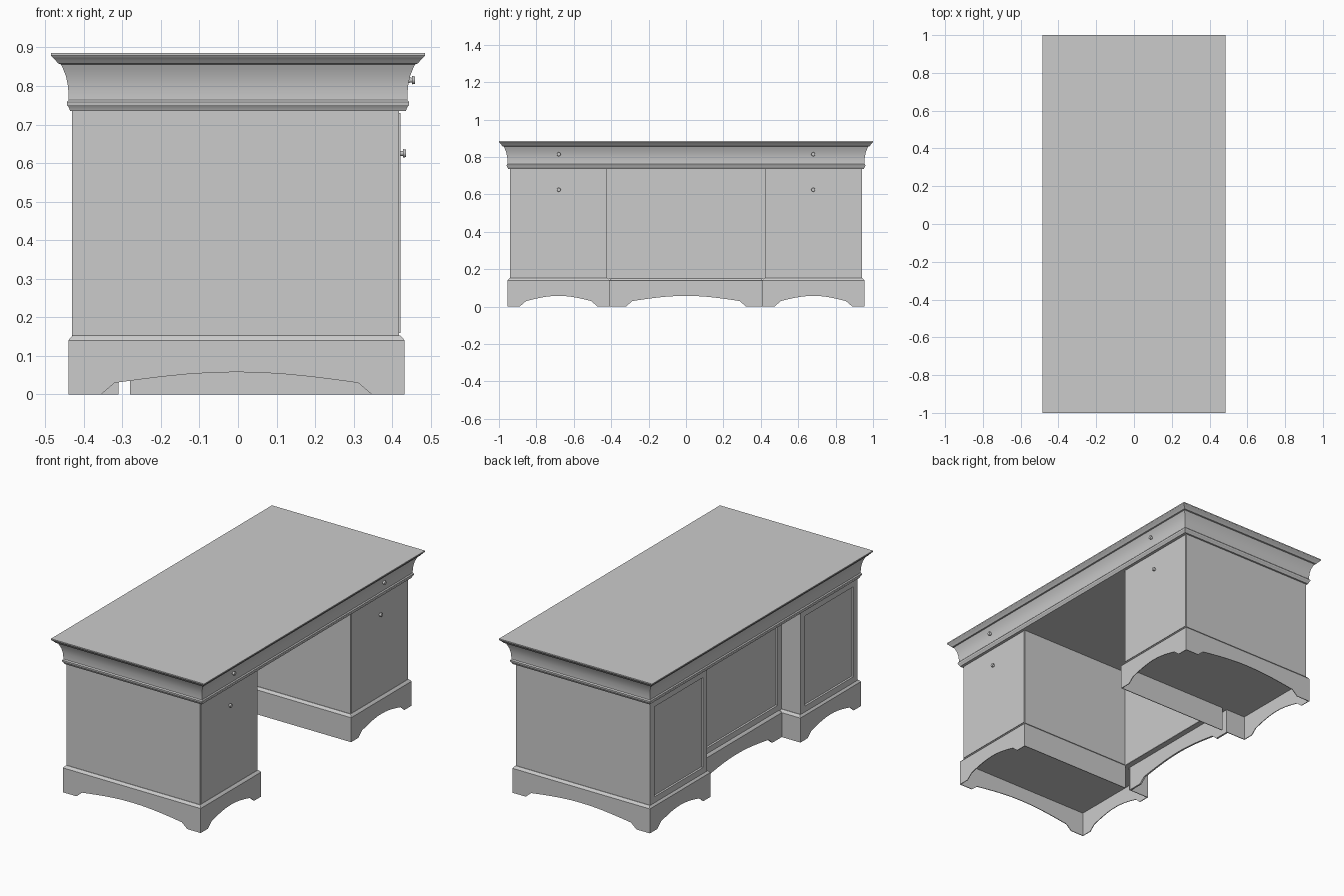
import bpy, bmesh, math

cube = bpy.data.objects.get("Cube")
if cube:
    bpy.data.objects.remove(cube, do_unlink=True)

grey = bpy.data.materials.new("plain_grey")
grey.use_nodes = True
COLOUR = (0.6, 0.6, 0.6, 1)
grey.diffuse_color = COLOUR
grey.node_tree.nodes["Principled BSDF"].inputs["Base Color"].default_value = COLOUR


def finish(name, bm, smooth=False):
    bmesh.ops.recalc_face_normals(bm, faces=bm.faces)
    mesh = bpy.data.meshes.new(name)
    bm.to_mesh(mesh)
    bm.free()
    mesh.materials.append(grey)
    obj = bpy.data.objects.new(name, mesh)
    bpy.context.collection.objects.link(obj)
    if smooth:
        bpy.ops.object.select_all(action='DESELECT')
        obj.select_set(True)
        bpy.context.view_layer.objects.active = obj
        bpy.ops.object.shade_smooth_by_angle(angle=math.radians(30))
    return obj


def stacked(name, x, y, profile, panel=0, smooth=False):
    """Rectangular rings of (inset, height), optionally with a sunk panel facing -x."""
    bm = bmesh.new()
    rings = []
    for d, z in profile:
        corners = [(x[0] + d, y[0] + d), (x[1] - d, y[0] + d),
                   (x[1] - d, y[1] - d), (x[0] + d, y[1] - d)]
        rings.append([bm.verts.new((a, b, z)) for a, b in corners])
    for low, high in zip(rings, rings[1:]):
        for i in range(4):
            j = (i + 1) % 4
            bm.faces.new((low[i], low[j], high[j], high[i]))
    bm.faces.new(rings[0][::-1])
    bm.faces.new(rings[-1])
    bmesh.ops.recalc_face_normals(bm, faces=bm.faces)
    if panel:
        side = [f for f in bm.faces if f.normal.x < -0.9]
        bmesh.ops.inset_region(bm, faces=side, thickness=panel)
        bmesh.ops.inset_region(bm, faces=side, thickness=0.004, depth=-0.008)
    return finish(name, bm, smooth)


def box(name, x, y, z, panel=0):
    return stacked(name, x, y, [(0, z[0]), (0, z[1])], panel)


def skirt(name, along, start, end, near, far, top, foot=0.085):
    """Thin board with bracket feet and a shallow arch, running along x or y."""
    rise, crest, shoulder = 0.03, 0.058, 0.035
    left, right = start + foot + shoulder, end - foot - shoulder
    outline = [(start, top), (start, 0), (start + foot, 0)]
    for i in range(11):
        t = i / 10
        outline.append((left + (right - left) * t,
                        rise + (crest - rise) * math.sin(math.pi * t)))
    outline += [(end - foot, 0), (end, 0), (end, top)]
    bm = bmesh.new()
    sides = []
    for depth in (near, far):
        sides.append([bm.verts.new((s, depth, z) if along == "x" else (depth, s, z))
                      for s, z in outline])
    bm.faces.new(sides[0])
    bm.faces.new(sides[1][::-1])
    for i in range(len(outline)):
        j = (i + 1) % len(outline)
        bm.faces.new((sides[0][i], sides[0][j], sides[1][j], sides[1][i]))
    return finish(name, bm)


def knob(name, x, y, z):
    bm = bmesh.new()
    for radius, length, offset in ((0.007, 0.012, 0), (0.011, 0.008, 0.008)):
        made = bmesh.ops.create_cone(bm, cap_ends=True, segments=12, radius1=radius,
                                     radius2=radius * 0.85, depth=length)
        for v in made["verts"]:
            v.co = (x + offset + v.co.z, y + v.co.x, z + v.co.y)
    return finish(name, bm, True)


# Desk top with crown moulding down to the apron
crown = [(0.05, 0.735), (0.046, 0.745), (0.042, 0.75), (0.041, 0.758), (0.046, 0.764),
         (0.046, 0.775), (0.044, 0.8), (0.039, 0.825), (0.031, 0.845), (0.026, 0.856),
         (0.019, 0.858), (0.013, 0.865), (0.007, 0.872), (0.002, 0.876), (0, 0.879), (0, 0.885)]
stacked("desk_top", (-0.485, 0.485), (-1, 1), crown, smooth=True)

# Pedestals with their hollow plinths, doors and knobs
TOP, THICK = 0.14, 0.004
BX = (-0.44, 0.432)
ledge = [(0, TOP), (0.005, 0.147), (0.012, 0.153)]
for side, label in ((-1, "front"), (1, "back")):
    def span(inner, outer):
        return tuple(sorted((side * inner, side * outer)))

    box(label + "_pedestal", (-0.43, 0.418), span(0.422, 0.94), (0.147, 0.74), panel=0.055)
    box(label + "_door", (0.417, 0.422), span(0.426, 0.936), (0.16, 0.73))
    by = span(0.407, 0.955)
    stacked(label + "_plinth_moulding", BX, by, ledge, smooth=True)
    skirt(label + "_end_skirt", "x", *BX, side * 0.955, side * (0.955 - THICK), TOP)
    skirt(label + "_drawer_skirt", "y", *by, BX[1] - THICK, BX[1], TOP, 0.065)
    skirt(label + "_rear_skirt", "y", *by, BX[0], BX[0] + THICK, TOP, 0.065)
    # Inner plinth board, split by a narrow slot
    for part, xs in (("long", (-0.28, BX[1])), ("short", (BX[0], -0.31))):
        box(f"{label}_inner_skirt_{part}", xs, span(0.407, 0.407 + THICK), (0, TOP))
    knob(label + "_door_knob", 0.424, side * 0.68, 0.625)
    knob(label + "_drawer_knob", 0.447, side * 0.68, 0.815)

# Recessed modesty panel between the pedestals and its plinth
box("modesty_panel", (-0.31, -0.29), (-0.425, 0.425), (0.147, 0.74), panel=0.055)
stacked("modesty_plinth_moulding", (-0.322, -0.28), (-0.41, 0.41), ledge, smooth=True)
skirt("modesty_skirt", "y", -0.407, 0.407, -0.322, -0.312, TOP)
